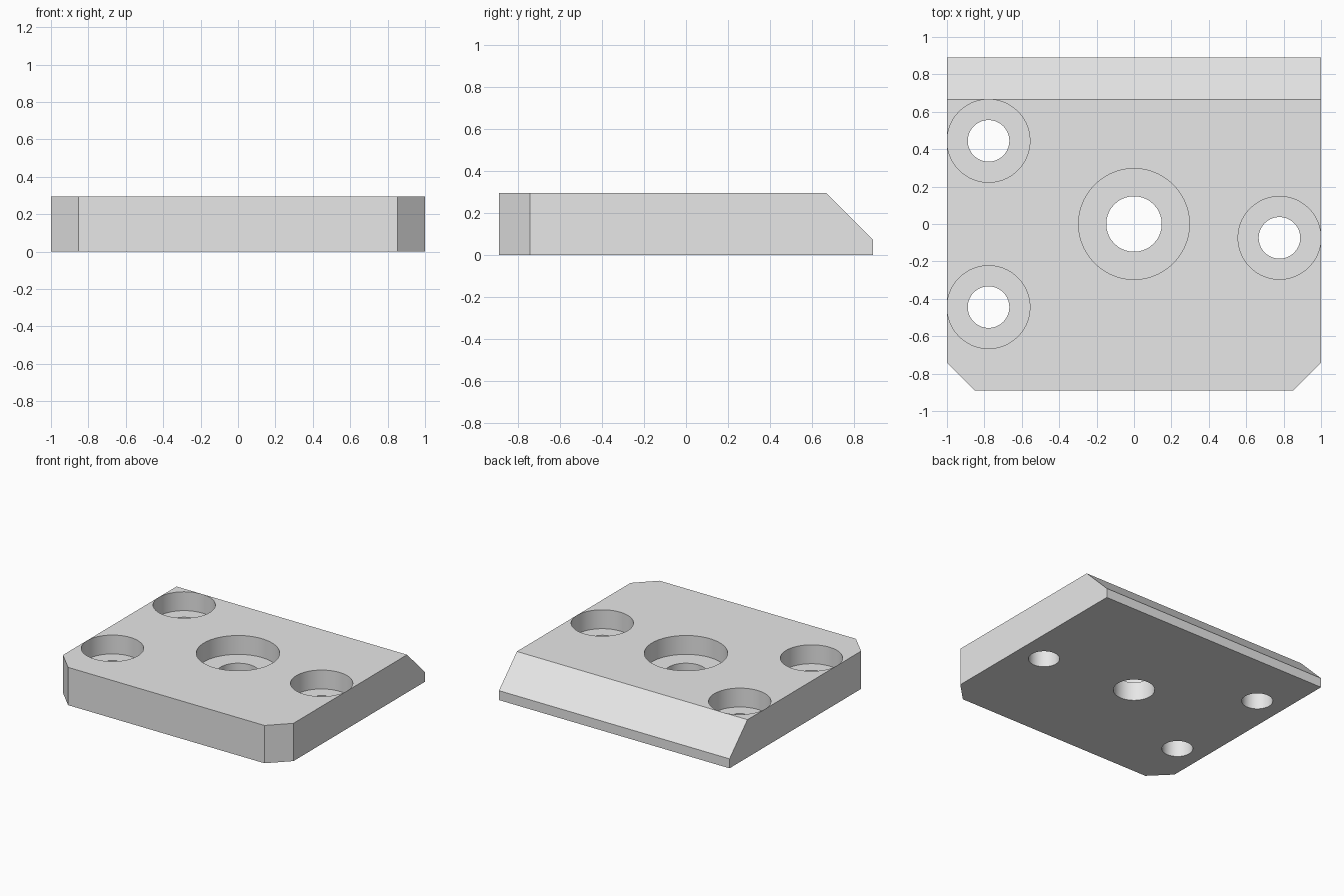
import bpy, bmesh, math
from mathutils import Vector

MM = 2 / 27                      # one design unit of the plate
HALF_X, HALF_Y, HEIGHT = 1.0, 12 * MM, 4 * MM
FLOOR = 2 * MM                   # height of the counterbore floors

if "Cube" in bpy.data.objects:
    bpy.data.objects.remove(bpy.data.objects["Cube"], do_unlink=True)

grey = bpy.data.materials.new("light grey")
grey.use_nodes = True
grey.diffuse_color = (0.8, 0.8, 0.8, 1)
grey.node_tree.nodes["Principled BSDF"].inputs["Base Color"].default_value = (0.8, 0.8, 0.8, 1)


def add_object(name, bm):
    bmesh.ops.recalc_face_normals(bm, faces=bm.faces[:])
    mesh = bpy.data.meshes.new(name)
    bm.to_mesh(mesh)
    bm.free()
    mesh.materials.append(grey)
    obj = bpy.data.objects.new(name, mesh)
    bpy.context.collection.objects.link(obj)
    return obj


def make_plate():
    # Side profile with the sloped back edge, extruded across the width
    bm = bmesh.new()
    profile = [(-HALF_Y, 0), (HALF_Y, 0), (HALF_Y, MM),
               (HALF_Y - 3 * MM, HEIGHT), (-HALF_Y, HEIGHT)]
    face = bm.faces.new([bm.verts.new((-HALF_X, y, z)) for y, z in profile])
    ext = bmesh.ops.extrude_face_region(bm, geom=[face])
    moved = [v for v in ext["geom"] if isinstance(v, bmesh.types.BMVert)]
    bmesh.ops.translate(bm, verts=moved, vec=(2 * HALF_X, 0, 0))
    # Clipped front corners
    for side in (-1, 1):
        cut = bmesh.ops.bisect_plane(
            bm, geom=bm.verts[:] + bm.edges[:] + bm.faces[:],
            plane_co=Vector((side * HALF_X, -HALF_Y + 2 * MM, 0)),
            plane_no=Vector((side, -1, 0)), clear_outer=True)
        edges = [e for e in cut["geom_cut"] if isinstance(e, bmesh.types.BMEdge)]
        bmesh.ops.holes_fill(bm, edges=edges, sides=0)
    return add_object("plate", bm)


def make_cutter(name, x, y, hole, bore, segments=64):
    # Stepped round solid: through hole below, counterbore above
    bm = bmesh.new()
    rings = []
    for r, z in ((hole, -MM), (hole, FLOOR), (bore, FLOOR), (bore, HEIGHT + MM)):
        rings.append([bm.verts.new((x + r * math.cos(a), y + r * math.sin(a), z))
                      for a in (math.tau * (i + 0.5) / segments for i in range(segments))])
    for low, high in zip(rings, rings[1:]):
        for i in range(segments):
            j = (i + 1) % segments
            bm.faces.new((low[i], low[j], high[j], high[i]))
    bm.faces.new(rings[0][::-1])
    bm.faces.new(rings[-1])
    cutter = add_object(name, bm)
    cutter.hide_render = True
    return cutter


plate = make_plate()
bpy.context.view_layer.objects.active = plate
plate.select_set(True)

# Centre hole and three screw holes; bores stop just short of the edges
screw_bore = 2.99 * MM
holes = [("centre_hole", 0, 0, 2 * MM, 4 * MM),
         ("back_screw_hole", -10.5 * MM, 6 * MM, 1.5 * MM, screw_bore),
         ("front_screw_hole", -10.5 * MM, -6 * MM, 1.5 * MM, screw_bore),
         ("left_screw_hole", 10.5 * MM, -MM, 1.5 * MM, screw_bore)]
for spec in holes:
    cutter = make_cutter(*spec)
    mod = plate.modifiers.new(spec[0], "BOOLEAN")
    mod.operation = "DIFFERENCE"
    mod.solver = "EXACT"
    mod.object = cutter
    bpy.ops.object.modifier_apply(modifier=mod.name)
    bpy.data.objects.remove(cutter, do_unlink=True)

bpy.ops.object.shade_smooth_by_angle(angle=math.radians(30))
